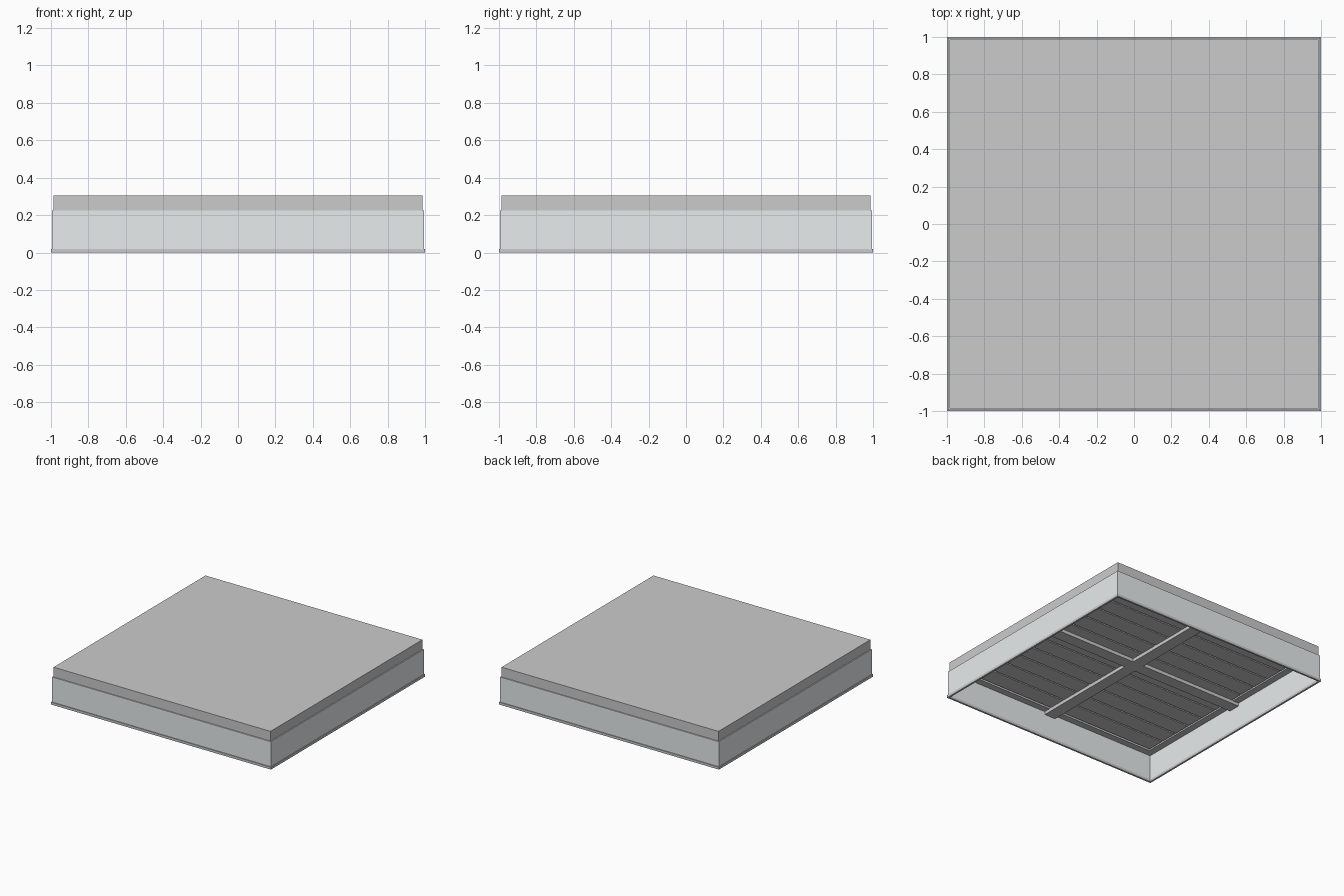
import bpy, bmesh

if "Cube" in bpy.data.objects:
    bpy.data.objects.remove(bpy.data.objects["Cube"])


def finish(name, bm, mat):
    bmesh.ops.recalc_face_normals(bm, faces=bm.faces)
    me = bpy.data.meshes.new(name)
    bm.to_mesh(me)
    bm.free()
    ob = bpy.data.objects.new(name, me)
    bpy.context.collection.objects.link(ob)
    if mat:
        me.materials.append(mat)
    return ob


def make(name, boxes, mat=None):
    """One object from a list of (x0, x1, y0, y1, z0, z1) boxes."""
    bm = bmesh.new()
    for x0, x1, y0, y1, z0, z1 in boxes:
        for v in bmesh.ops.create_cube(bm, size=1)["verts"]:
            v.co.x = x1 if v.co.x > 0 else x0
            v.co.y = y1 if v.co.y > 0 else y0
            v.co.z = z1 if v.co.z > 0 else z0
    return finish(name, bm, mat)


def ring(name, outer, inner, z0, z1, mat=None):
    """Square ring with mitred corners and rectangular section."""
    bm = bmesh.new()
    corners = [(-1, -1), (1, -1), (1, 1), (-1, 1)]
    section = [(outer, z0), (outer, z1), (inner, z1), (inner, z0)]
    loops = [[bm.verts.new((cx * r, cy * r, z)) for cx, cy in corners]
             for r, z in section]
    for a, b in zip(loops, loops[1:] + loops[:1]):
        for i in range(4):
            j = (i + 1) % 4
            bm.faces.new((a[i], a[j], b[j], b[i]))
    return finish(name, bm, mat)


panel = material = bpy.data.materials.new("pale_panel")
panel.diffuse_color = (0.81, 0.84, 0.85, 1)
panel.use_nodes = True
panel.node_tree.nodes["Principled BSDF"].inputs["Base Color"].default_value = panel.diffuse_color
S = 0.986

# Bottom rim and pale side skirt
ring("bottom_rim", 1.0, 0.985, 0, 0.02)
ring("side_skirt", 0.994, 0.986, 0.02, 0.225, panel)

# Top slab with its perimeter frame
make("top_slab", [(-S, S, -S, S, 0.24, 0.305)])
ring("perimeter_frame", S, 0.93, 0.225, 0.24)

# Ceiling boards running along x, with narrow gaps between
n, span, gap = 12, 0.92, 0.012
w = 2 * span / n
make("ceiling_boards", [(-span, span, -span + i * w + gap / 2,
                         -span + (i + 1) * w - gap / 2, 0.228, 0.24)
                        for i in range(n)])

# Crossed support beams
make("beam_along_y", [(-0.05, 0.05, -S, S, 0.2, 0.24)])
for name, s in (("beam_right", 1), ("beam_left", -1)):
    x0, x1 = sorted((0.05 * s, S * s))
    make(name, [(x0, x1, -0.05, 0.05, 0.2, 0.24)])
